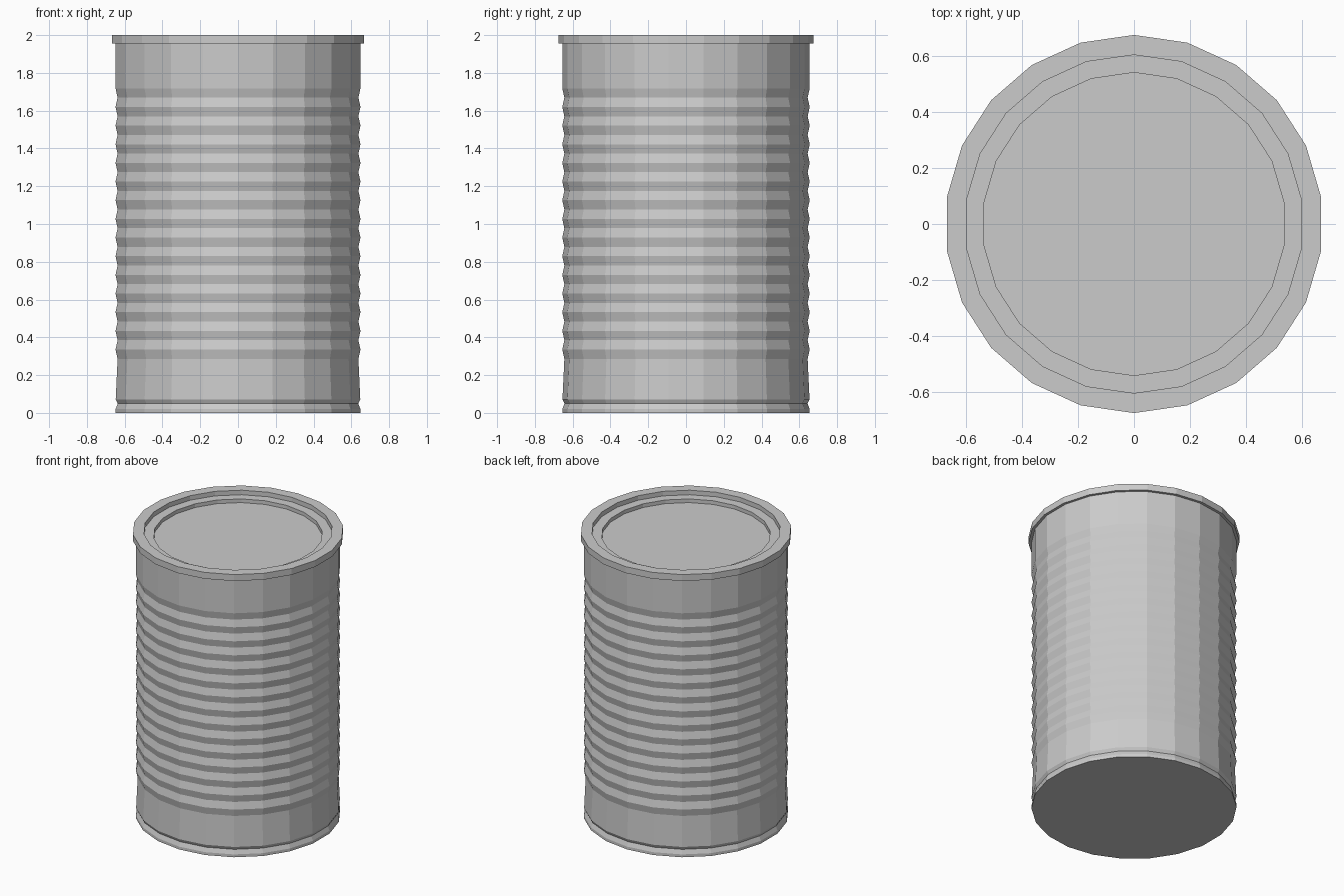
import bpy, bmesh, math

if "Cube" in bpy.data.objects:
    bpy.data.objects.remove(bpy.data.objects["Cube"])

SIDES = 22


def lathe(name, profile):
    """Revolve (radius, z) points around z; cap both ends with flat discs."""
    bm = bmesh.new()
    rings = []
    for r, z in profile:
        ring = []
        for i in range(SIDES):
            a = math.pi / 2 + 2 * math.pi * i / SIDES
            ring.append(bm.verts.new((r * math.cos(a), r * math.sin(a), z)))
        rings.append(ring)
    for low, high in zip(rings, rings[1:]):
        for i in range(SIDES):
            j = (i + 1) % SIDES
            bm.faces.new((low[i], low[j], high[j], high[i]))
    bm.faces.new(list(reversed(rings[0])))
    bm.faces.new(rings[-1])
    bmesh.ops.recalc_face_normals(bm, faces=bm.faces)
    mesh = bpy.data.meshes.new(name)
    bm.to_mesh(mesh)
    bm.free()
    obj = bpy.data.objects.new(name, mesh)
    bpy.context.collection.objects.link(obj)
    return obj


R_OUT, R_IN = 0.655, 0.644

# bottom rim and the groove above it
profile = [(R_OUT, 0.0), (R_OUT, 0.02), (0.643, 0.05), (0.654, 0.072)]

# corrugated wall: 15 ribs
RIBS, START, PITCH = 15, 0.286, 0.0988
for k in range(RIBS):
    z = START + k * PITCH
    profile += [(R_IN, z), (R_OUT, z + PITCH / 2)]

# plain upper wall, top rim, and stepped recessed lid
profile += [(R_OUT, 1.955), (0.674, 1.955), (0.674, 2.0),
            (0.603, 2.0), (0.603, 1.968), (0.54, 1.968), (0.54, 1.942)]

lathe("tin_can", profile)
